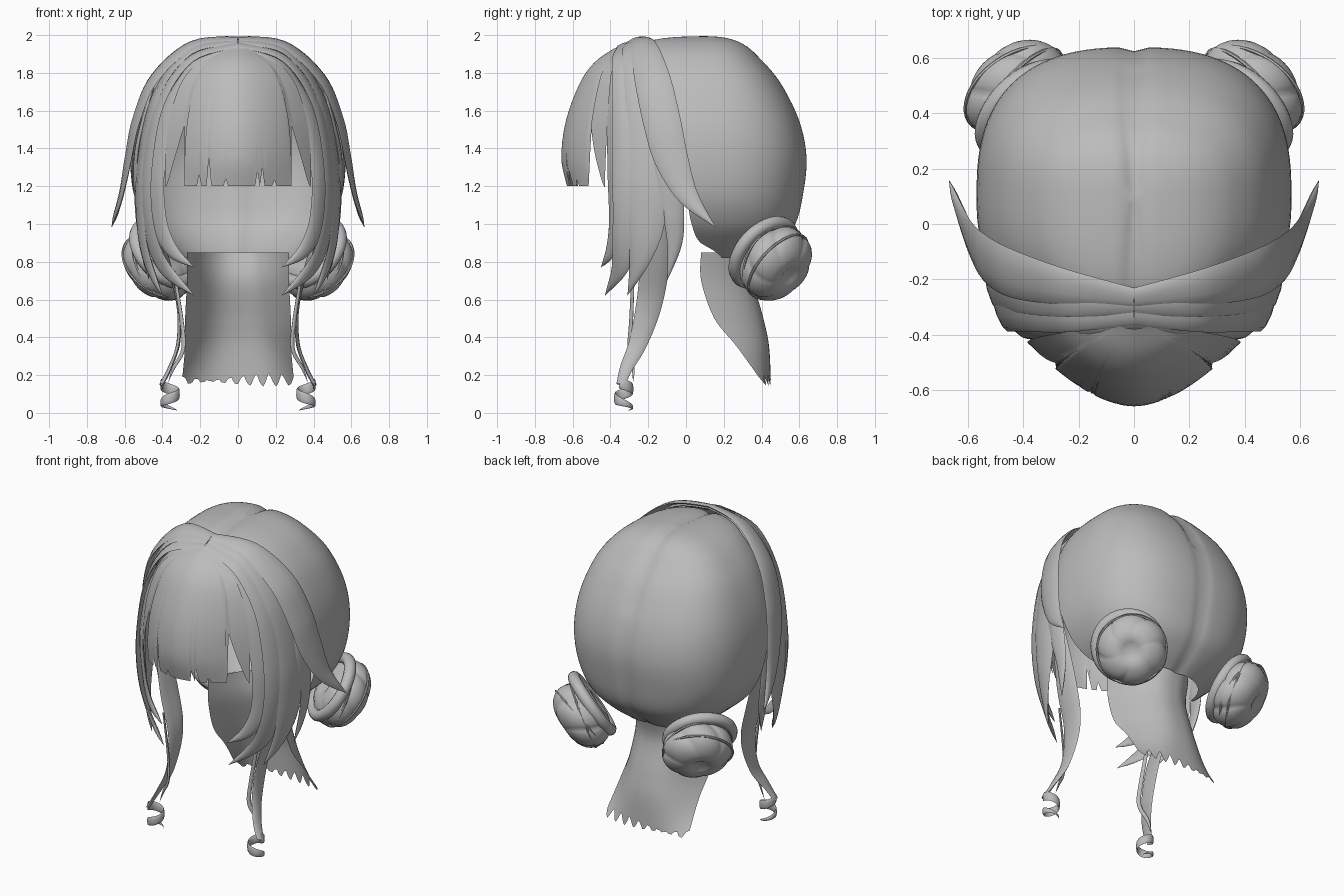
import bpy, bmesh, math
from mathutils import Vector, Matrix

if "Cube" in bpy.data.objects:
    bpy.data.objects.remove(bpy.data.objects["Cube"])

hair = bpy.data.materials.new("grey_hair")
hair.diffuse_color = (0.5, 0.5, 0.5, 1)
hair.use_nodes = True
hair.node_tree.nodes["Principled BSDF"].inputs["Base Color"].default_value = hair.diffuse_color


def spline(rows, n=6):
    """Smooth curve through tuples of any length."""
    out = []
    for i in range(len(rows) - 1):
        a, b, c, d = (rows[min(max(i + k, 0), len(rows) - 1)] for k in (-1, 0, 1, 2))
        for s in range(n):
            t = s / n
            out.append([0.5 * (2 * q + (r - p) * t + (2 * p - 5 * q + 4 * r - w) * t * t
                               + (3 * q - p - 3 * r + w) * t ** 3)
                        for p, q, r, w in zip(a, b, c, d)])
    return out + [list(rows[-1])]


def grid_object(name, grid, closed=False, mirror=False, angle=50):
    """Skin a list of equal point rows; closed joins the row ends."""
    bm = bmesh.new()
    vs = [[bm.verts.new(p) for p in row] for row in grid]
    n = len(grid[0])
    for a, b in zip(vs, vs[1:]):
        for j in range(n if closed else n - 1):
            k = (j + 1) % n
            bm.faces.new((a[j], a[k], b[k], b[j]))
    bmesh.ops.remove_doubles(bm, verts=bm.verts, dist=0.0004)
    bmesh.ops.recalc_face_normals(bm, faces=bm.faces)
    me = bpy.data.meshes.new(name)
    bm.to_mesh(me)
    bm.free()
    me.materials.append(hair)
    ob = bpy.data.objects.new(name, me)
    bpy.context.collection.objects.link(ob)
    if mirror:
        ob.modifiers.new("mirror", 'MIRROR').use_mirror_merge = False
    bpy.ops.object.select_all(action='DESELECT')
    ob.select_set(True)
    bpy.context.view_layer.objects.active = ob
    bpy.ops.object.shade_smooth_by_angle(angle=math.radians(angle))
    return ob


def lock(name, pts, thick=0.012, cy=0, axis=None, n=6):
    """Lens-section strand along (x, y, z, width), facing away from the head centre."""
    path = spline(pts, n)
    grid = []
    for i, (x, y, z, w) in enumerate(path):
        p = Vector((x, y, z))
        t = Vector(path[min(i + 1, len(path) - 1)][:3]) - Vector(path[max(i - 1, 0)][:3])
        t.normalize()
        out = p - (Vector((axis[0], axis[1], z)) if axis else Vector((0, cy, min(z, 1.3))))
        out = (out - t * out.dot(t)).normalized()
        side = t.cross(out)
        w = max(w, 0)
        th = min(thick, w * 0.3)
        row = []
        for k in range(10):
            a = math.tau * k / 10
            off = math.cos(a) * w / 2
            row.append(p + side * off + out * (math.sin(a) * th - off * off * 0.9))
        grid.append(row)
    return grid_object(name, grid, closed=True, mirror=True)


def sheet(name, rows, cols, power, length):
    """Curved sheet from rows of (z, half width, middle y, side y)."""
    dense = spline(rows, 6)
    last = len(dense) - 1
    grid = []
    for i in range(25):
        row = []
        for j in range(cols):
            u = 2 * j / (cols - 1) - 1
            f = i / 24 * length(j, u) * last
            k = min(int(f), last - 1)
            z, w, ym, ys = (a + (b - a) * (f - k) for a, b in zip(dense[k], dense[k + 1]))
            row.append((u * w, ym + (ys - ym) * abs(u) ** power, z))
        grid.append(row)
    return grid_object(name, grid)


def spow(v, e=0.77):
    return math.copysign(abs(v) ** e, v)


# Back cap: height, half width, back y, front y, half sweep in degrees
cap = [(2.0, 0, .1, .1, 180), (1.985, .16, .22, -.12, 180), (1.95, .27, .31, -.25, 178),
       (1.88, .37, .39, -.30, 150), (1.75, .47, .50, -.33, 128), (1.55, .545, .60, -.35, 112),
       (1.35, .57, .64, -.35, 104), (1.15, .55, .62, -.35, 98), (1.0, .48, .58, -.30, 96),
       (.9, .38, .50, -.20, 92), (.82, .28, .40, 0, 78)]
grid = []
for z, w, back, front, sweep in spline(cap, 5):
    row = []
    for j in range(81):
        a = math.radians(min(sweep, 180)) * (j / 40 - 1)
        x = max(w, 0) * spow(math.sin(a))
        c = math.cos(a)
        y = 0.1 + spow(c) * ((back - 0.1) if c > 0 else (0.1 - front))
        groove = math.exp(-(x / 0.035) ** 2)      # centre parting
        row.append((x, y - 0.015 * groove * max(c, 0) * min(1, w * 4), z - 0.02 * groove * (z > 1.6)))
    grid.append(row)
grid_object("back_cap", grid)

# Fringe with narrow cuts in its straight lower edge and a tapering wisp each side
cuts = {14: .9, 18: .8, 25: .93, 38: .88, 40: .86, 45: .94}


def fringe_length(j, u):
    return cuts.get(j, 1) if abs(u) < .75 else .62 + .4 * (abs(u) - .76) / .24


sheet("fringe", [(1.93, .05, -.38, -.37), (1.86, .20, -.48, -.385), (1.75, .30, -.56, -.40),
                 (1.55, .365, -.635, -.415), (1.35, .385, -.66, -.425), (1.2, .385, -.63, -.43)],
      61, 1.8, fringe_length)

# Nape hair with a ragged hem
sheet("nape_hair", [(.85, .27, .39, .08), (.7, .27, .36, .08), (.5, .28, .41, .15),
                    (.35, .28, .44, .27), (.14, .30, .45, .42)], 73, 2.5,
      lambda j, u: 1 - .014 * abs(j % 8 - 4) - .02 * (1 + math.sin(j * 0.7)))

# Side locks fanning out from the parting
lock("front_lock", [(0, -.355, 1.93, .06), (.2, -.37, 1.86, .10), (.36, -.375, 1.62, .12),
                    (.435, -.365, 1.3, .14), (.42, -.365, 1.02, .12), (.35, -.40, .86, .08),
                    (.23, -.45, .77, 0)])
lock("middle_lock", [(0, -.32, 1.95, .10), (.25, -.325, 1.88, .14), (.42, -.31, 1.64, .17),
                     (.49, -.30, 1.3, .19), (.48, -.31, 1.0, .17), (.40, -.35, .78, .11),
                     (.23, -.43, .62, 0)], cy=-.15)
lock("side_lock", [(0, -.28, 1.965, .10), (.25, -.26, 1.92, .16), (.44, -.22, 1.68, .21),
                   (.52, -.20, 1.3, .23), (.52, -.21, 1.0, .19), (.48, -.25, .8, .11),
                   (.40, -.31, .62, 0)], cy=-.12)
lock("flick_lock", [(0, -.27, 1.975, .08), (.25, -.23, 1.945, .14), (.45, -.18, 1.77, .19),
                    (.545, -.13, 1.55, .20), (.585, -.08, 1.35, .18), (.62, .01, 1.15, .11),
                    (.67, .16, .98, 0)])
lock("thin_side_lock", [(.44, -.14, 1.75, 0), (.535, -.10, 1.4, .15), (.535, -.07, 1.1, .12),
                        (.51, -.06, .9, .08), (.47, -.10, .7, 0)], cy=-.08)

# Long tendrils ending in curls
lock("tendril", [(.48, -.14, 1.25, .08), (.39, -.16, .85, .15), (.32, -.19, .6, .14),
                 (.315, -.25, .38, .10), (.36, -.315, .24, .07), (.405, -.345, .15, .05)], .01, cy=-.22)
lock("thin_tendril", [(.34, -.28, .75, .02), (.30, -.29, .5, .025), (.29, -.30, .34, .025),
                      (.34, -.28, .24, .02), (.37, -.28, .16, 0)], .008)
curl = [(.36 + .046 * math.cos(a), -.33 + .046 * math.sin(a), .15 - .0155 * a,
         .055 * min(1, (9 - a) / 4)) for a in [i * .4 - .4 for i in range(24)]]
lock("curl", curl, .006, axis=(.36, -.33), n=2)

# Buns: lobed ball, thick base ring and thin ties, tilted outward and down
axis = Vector((.58, .60, -.55)).normalized()
centre = Vector((.415, .475, .79))


def frame(at, direction):
    return Matrix.Translation(at) @ direction.to_track_quat('Z', 'Y').to_matrix().to_4x4()


def ring(name, at, direction, major, minor, sides):
    m = frame(at, direction)
    rows = []
    for i in range(41):
        a = math.tau * i / 40
        rows.append([m @ Vector(((major + minor * math.cos(b)) * math.cos(a),
                                 (major + minor * math.cos(b)) * math.sin(a),
                                 minor * math.sin(b)))
                     for b in [math.tau * k / sides for k in range(sides)]])
    grid_object(name, rows, closed=True, mirror=True)


m = frame(centre, axis)
grid = []
for i in range(19):
    t = math.pi * i / 18
    row = []
    for j in range(72):
        a = math.tau * j / 72
        r = .214 * math.sin(t) ** 0.8 * (.92 + .08 * abs(math.sin(3 * a)) ** .6)
        dimple = 1 - .35 * math.exp(-(r / .05) ** 2)
        a += .4 * math.cos(t)                     # lobes swirl towards the middle
        row.append(m @ Vector((r * math.cos(a), r * math.sin(a), .135 * math.cos(t) * dimple)))
    grid.append(row)
grid_object("bun", grid, closed=True, mirror=True, angle=70)
ring("bun_base_ring", centre - axis * .09 + Vector((.025, -.01, .01)), axis, .188, .036, 12)
ring("bun_tie", centre - axis * .01, axis + Vector((.12, 0, .2)), .207, .007, 6)
ring("bun_tie_second", centre + axis * .02, axis + Vector((-.1, .1, -.1)), .206, .007, 6)
